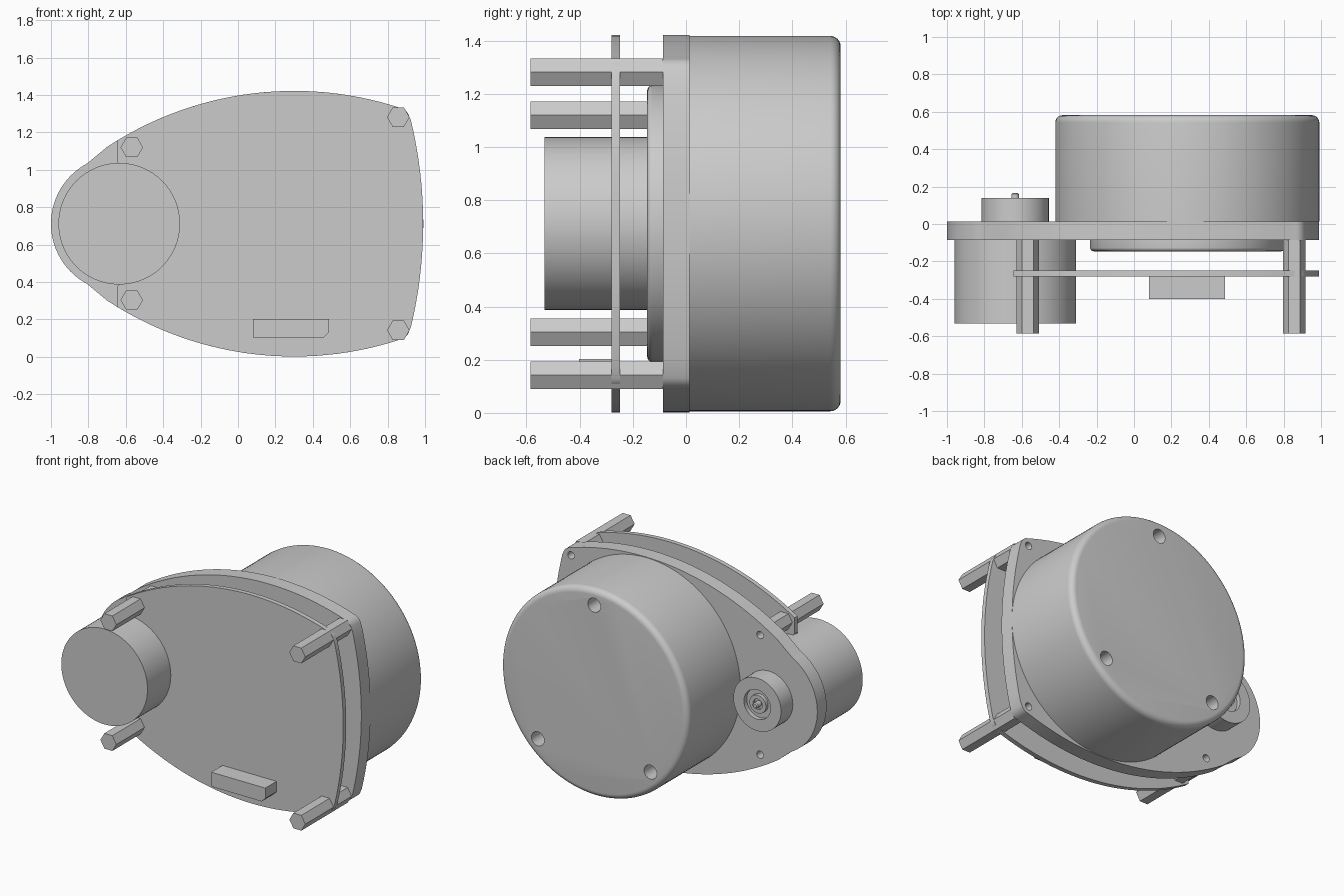
import bpy, bmesh
from math import sin, cos, pi, radians, sqrt

old = bpy.data.objects.get("Cube")
if old:
    bpy.data.objects.remove(old, do_unlink=True)

grey = bpy.data.materials.new("plain grey")
grey.use_nodes = True
GREY = (0.6, 0.6, 0.6, 1)
grey.diffuse_color = GREY
grey.node_tree.nodes["Principled BSDF"].inputs["Base Color"].default_value = GREY

MID = 0.712               # height of the symmetry line
DRUM = (0.285, MID)
MOTOR = (-0.635, MID)
PLATE_BACK, PLATE_FRONT = 0.014, -0.086


def finish(name, bm):
    bmesh.ops.recalc_face_normals(bm, faces=bm.faces)
    mesh = bpy.data.meshes.new(name)
    bm.to_mesh(mesh)
    bm.free()
    mesh.materials.append(grey)
    obj = bpy.data.objects.new(name, mesh)
    bpy.context.collection.objects.link(obj)
    smooth(obj)
    return obj


def smooth(obj):
    bpy.ops.object.select_all(action='DESELECT')
    obj.select_set(True)
    bpy.context.view_layer.objects.active = obj
    bpy.ops.object.shade_smooth_by_angle(angle=radians(30))


def prism(name, outline, y0, y1):
    """Extrude an (x, z) outline along y."""
    bm = bmesh.new()
    face = bm.faces.new([bm.verts.new((x, y0, z)) for x, z in outline])
    side = bmesh.ops.extrude_face_region(bm, geom=[face])["geom"]
    moved = [v for v in side if isinstance(v, bmesh.types.BMVert)]
    bmesh.ops.translate(bm, verts=moved, vec=(0, y1 - y0, 0))
    return finish(name, bm)


def lathe(name, centre, profile, steps=96):
    """Turn an (r, y) profile, closed with flat caps, about a y axis."""
    bm = bmesh.new()
    rings = [[bm.verts.new((centre[0] + r * cos(2 * pi * i / steps), y,
                            centre[1] + r * sin(2 * pi * i / steps)))
              for i in range(steps)] for r, y in profile]
    for a, b in zip(rings, rings[1:]):
        for i in range(steps):
            j = (i + 1) % steps
            bm.faces.new((a[i], a[j], b[j], b[i]))
    bm.faces.new(rings[0])
    bm.faces.new(rings[-1])
    return finish(name, bm)


def arc(cx, cz, r, a0, a1, n):
    return [(cx + r * cos(radians(a0 + (a1 - a0) * i / n)),
             cz + r * sin(radians(a0 + (a1 - a0) * i / n))) for i in range(n + 1)]


def fillet(r, y, size, direction, n=6):
    """Rounded outer corner, from the side wall to the end face at y."""
    return [(r - size + size * cos(pi / 2 * i / n),
             y - direction * size * (1 - sin(pi / 2 * i / n))) for i in range(n + 1)]


def drill(obj, centres, r, y0, y1):
    for c in centres:
        cutter = lathe("hole_cutter", c, [(r, y0), (r, y1)], 24)
        cutter.hide_render = True
        mod = obj.modifiers.new("hole", 'BOOLEAN')
        mod.operation, mod.solver, mod.object = 'DIFFERENCE', 'EXACT', cutter
        bpy.context.view_layer.objects.active = obj
        bpy.ops.object.modifier_apply(modifier=mod.name)
        bpy.data.objects.remove(cutter, do_unlink=True)
    smooth(obj)


def mirrored(points):
    return [(x, 2 * MID - z) for x, z in reversed(points)]


# Upper outline shared by plate and board: long top arc, corner, bowed end
def upper_edge(x_start):
    radius, n = 1.82, 28
    xs = [x_start + (0.865 - x_start) * i / n for i in range(n + 1)]
    top = [(x, 1.422 - radius + sqrt(radius ** 2 - (x - 0.3) ** 2)) for x in xs]
    corner = arc(0.852, 1.268, 0.066, 70, 14, 6)
    end = arc(0.99 - 2.36, MID, 2.36, 13.6, 0, 10)
    return top + corner + end


standoffs = [(x, MID + s * dz) for x, dz in ((-0.568, 0.408), (0.857, 0.57))
             for s in (1, -1)]

# Mounting plate
nose = arc(*MOTOR, 0.365, 180, 118, 14)
half = nose + upper_edge(-0.7)
plate = prism("mounting_plate", half + mirrored(half)[1:-1], PLATE_FRONT, PLATE_BACK)
drill(plate, standoffs, 0.025, -0.2, 0.2)

# Circuit board with a notch around the motor
notch = arc(*MOTOR, 0.335, 90, 0, 24)
half = upper_edge(-0.645)
outline = half + mirrored(half)[1:] + [(-0.645, MID - 0.335)]
outline += mirrored(notch) + notch[1:] + [(-0.645, MID + 0.335)]
prism("circuit_board", outline, -0.281, -0.249)

# Drum with rounded rear rim and three screw holes
drum = lathe("drum_housing", DRUM,
             [(0.706, PLATE_BACK)] + fillet(0.706, 0.582, 0.04, 1), 128)
drill(drum, [(DRUM[0] + 0.6 * cos(radians(a)), MID + 0.6 * sin(radians(a)))
             for a in (90, -45, -135)], 0.048, 0.46, 0.7)
lathe("drum_front_boss", DRUM,
      [(0.52, PLATE_FRONT)] + fillet(0.52, -0.146, 0.02, -1))

# Motor, pulley with ring groove, and shaft
lathe("motor", MOTOR, [(0.325, PLATE_FRONT), (0.325, -0.532)])
lathe("pulley", MOTOR, [(0.18, PLATE_BACK), (0.18, 0.14), (0.1, 0.14), (0.1, 0.11),
                        (0.062, 0.11), (0.062, 0.135), (0.035, 0.135), (0.035, 0.12)], 64)
lathe("motor_shaft", MOTOR, [(0.02, 0.1), (0.02, 0.16), (0.014, 0.166)], 24)

# Hexagonal standoffs
for c in standoffs:
    prism("standoff", arc(*c, 0.06, 0, 300, 5), -0.585, PLATE_FRONT)

# Connector block with one clipped corner
prism("connector", [(0.08, 0.105), (0.46, 0.105), (0.487, 0.132), (0.487, 0.203),
                    (0.08, 0.203)], -0.402, -0.281)
